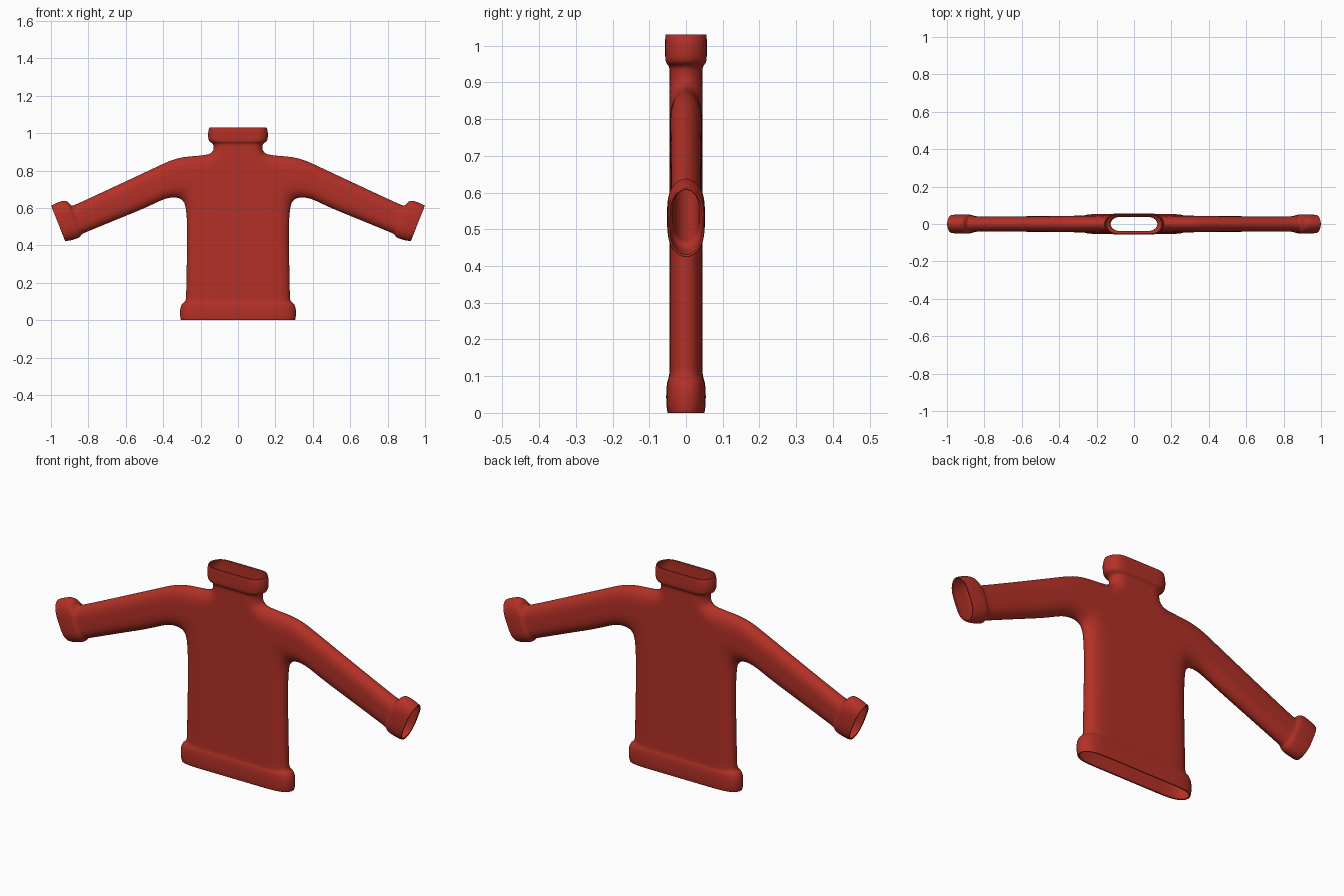
import bpy, bmesh
from mathutils import Vector

cube = bpy.data.objects.get("Cube")
if cube:
    bpy.data.objects.remove(cube, do_unlink=True)

red = bpy.data.materials.new("knit_red")
red.use_nodes = True
red.diffuse_color = (0.45, 0.03, 0.02, 1)
red.node_tree.nodes["Principled BSDF"].inputs["Base Color"].default_value = red.diffuse_color

# Quarter cage: a grid of (column, row) points, mirrored left/right and front/back.
# Torso and neck rings: height, half width, half depth
TORSO = [(0, .317, .05), (.02, .322, .054), (.07, .322, .054), (.093, .307, .049),
         (.10, .29, .045), (.14, .289, .045), (.3, .286, .045), (.48, .282, .045)]
NECK = [(.925, .142, .044), (.945, .145, .045), (.952, .163, .055), (.97, .172, .057),
        (1.01, .172, .057), (1.03, .165, .056)]
# Sleeve sections from shoulder to cuff: lower point, upper point, half depth
SLEEVE = [((.292, .645), (.145, .893), .045), ((.385, .645), (.31, .892), .044),
          ((.47, .597), (.42, .84), .042), ((.64, .53), (.67, .722), .041),
          ((.815, .458), (.878, .625), .041), ((.832, .452), (.896, .62), .042),
          ((.84, .43), (.91, .645), .05), ((.87, .418), (.935, .657), .052),
          ((.905, .41), (.985, .637), .051), ((.92, .412), (1.004, .625), .049)]
LOW = len(TORSO)            # row of the lower sleeve outline
TOP = LOW + 4               # row of the upper sleeve outline
ACROSS = (0, .18, .5, .82, 1)
points = {}


def add_ring(row, z, width, depth):
    """Half ring: centre, middle, inner edge and side outline."""
    inner = width - .036
    for col, x in enumerate((0, inner * .55, inner, width)):
        points[col, row] = Vector((x, 0 if col == 3 else -depth, z))


for i, ring in enumerate(TORSO):
    add_ring(i, *ring)
for i, ring in enumerate(NECK):
    add_ring(TOP + 1 + i, *ring)

# Sleeves
for i, (low, high, depth) in enumerate(SLEEVE):
    a, b = Vector((low[0], 0, low[1])), Vector((high[0], 0, high[1]))
    for j, t in enumerate(ACROSS):
        p = a.lerp(b, t)
        p.y = 0 if j in (0, 4) else -depth
        points[3 + i, LOW + j] = p

# Chest, between torso, neck and sleeve
for j, (z, width) in enumerate([(.58, .246), (.66, .235), (.76, .18), (.85, .125), (.89, .108)]):
    for col, f in enumerate((0, .55, 1)):
        points[col, LOW + j] = Vector((width * f, -.045, z))

# Join neighbouring grid points into faces
bm = bmesh.new()
verts = {key: bm.verts.new(p) for key, p in points.items()}
for col, row in points:
    corners = [(col, row), (col + 1, row), (col + 1, row + 1), (col, row + 1)]
    if all(c in verts for c in corners):
        bm.faces.new([verts[c] for c in corners])
mesh = bpy.data.meshes.new("sweater")
bm.to_mesh(mesh)
bm.free()
mesh.materials.append(red)
for poly in mesh.polygons:
    poly.use_smooth = True

sweater = bpy.data.objects.new("sweater", mesh)
bpy.context.collection.objects.link(sweater)
mirror = sweater.modifiers.new("mirror", "MIRROR")
mirror.use_axis = (True, True, False)
mirror.use_clip = True
mirror.merge_threshold = .0005
smooth = sweater.modifiers.new("smooth", "SUBSURF")
smooth.levels = smooth.render_levels = 3
# Cloth thickness, leaving neck, hem and cuffs open
cloth = sweater.modifiers.new("cloth", "SOLIDIFY")
cloth.thickness = .006
cloth.offset = -1
